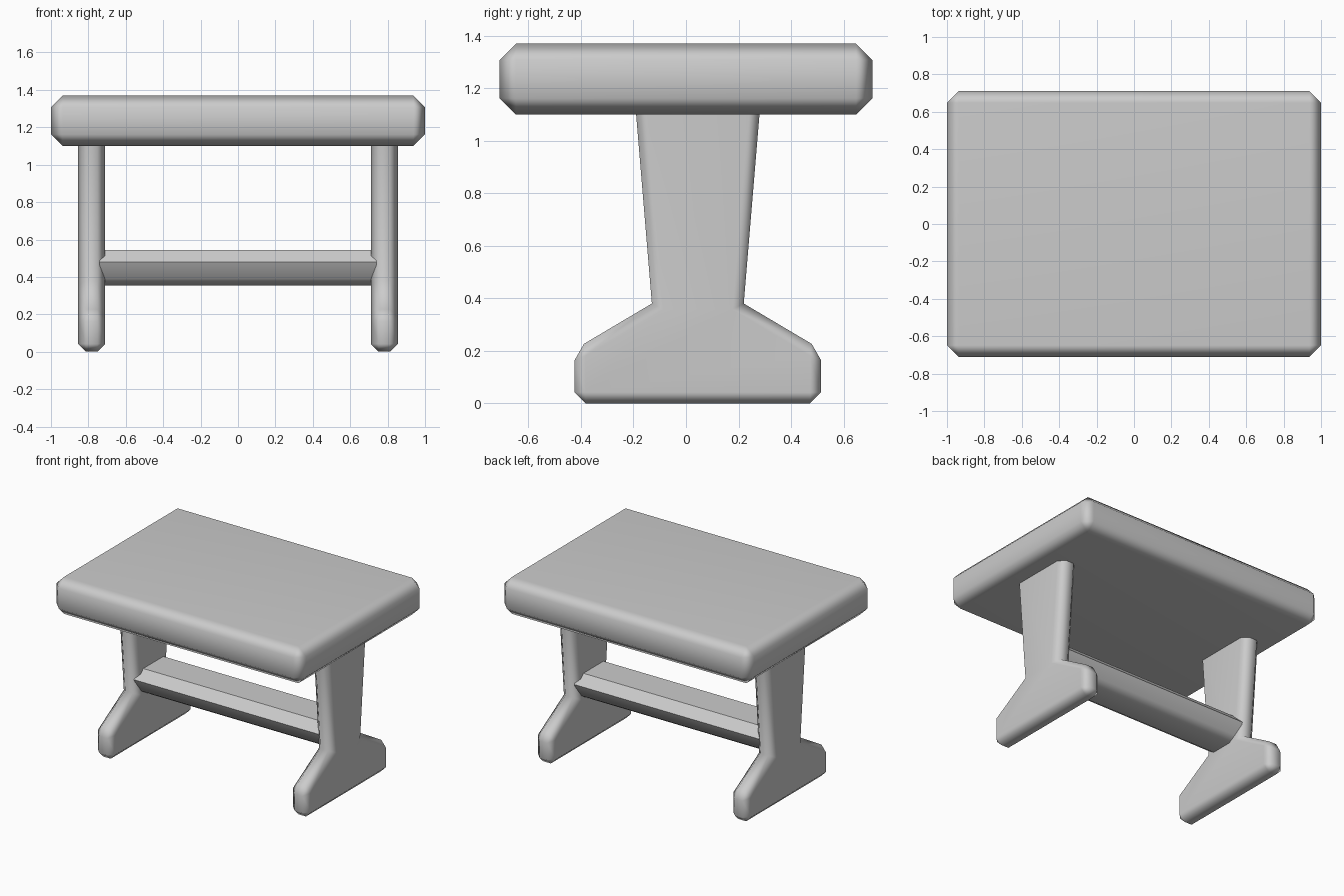
import bpy, bmesh
from mathutils import Vector

cube = bpy.data.objects.get("Cube")
if cube:
    bpy.data.objects.remove(cube, do_unlink=True)

grey = bpy.data.materials.new("plain_grey")
grey.use_nodes = True
colour = (0.6, 0.6, 0.6, 1)
grey.diffuse_color = colour
grey.node_tree.nodes["Principled BSDF"].inputs["Base Color"].default_value = colour


def prism(profile, x0, x1):
    """Extrude a (y, z) profile along x."""
    bm = bmesh.new()
    face = bm.faces.new([bm.verts.new((x0, y, z)) for y, z in profile])
    moved = bmesh.ops.extrude_face_region(bm, geom=[face])["geom"]
    verts = [v for v in moved if isinstance(v, bmesh.types.BMVert)]
    bmesh.ops.translate(bm, verts=verts, vec=(x1 - x0, 0, 0))
    bmesh.ops.recalc_face_normals(bm, faces=bm.faces)
    return bm


def chamfer(bm, width, edges):
    bmesh.ops.bevel(bm, geom=edges, offset=width, offset_type='OFFSET',
                    segments=1, profile=0.5, affect='EDGES')
    bmesh.ops.recalc_face_normals(bm, faces=bm.faces)


def finish(bm, name, angle):
    """Make the object, smooth it and keep the corner facets crisp."""
    for f in bm.faces:
        f.smooth = True
    for e in bm.edges:
        d = (e.verts[0].co - e.verts[1].co)
        corner = d.length < 0.2 and abs(d.normalized().z) > 0.99
        e.smooth = not corner and e.calc_face_angle(0) < angle
    mesh = bpy.data.meshes.new(name)
    bm.to_mesh(mesh)
    bm.free()
    mesh.materials.append(grey)
    obj = bpy.data.objects.new(name, mesh)
    bpy.context.collection.objects.link(obj)
    mod = obj.modifiers.new("weighted_normals", 'WEIGHTED_NORMAL')
    mod.keep_sharp = True
    return obj


# Thick chamfered top
top = prism([(-0.71, 1.10), (0.71, 1.10), (0.71, 1.37), (-0.71, 1.37)], -1, 1)
chamfer(top, 0.062, top.edges[:])
finish(top, "table_top", 0.95)

# Trestle legs: tapered column on a wide foot, slightly behind the centre
MID = 0.045
half = [(0.47, 0), (0.47, 0.205), (0.175, 0.38), (0.24, 1.16)]
outline = [(MID + y, z) for y, z in half] + [(MID - y, z) for y, z in reversed(half)]
for side, name in ((1, "left_leg"), (-1, "right_leg")):
    leg = prism(outline, side * 0.7825 - 0.0725, side * 0.7825 + 0.0725)
    edges = []
    for e in leg.edges:
        hidden = all(v.co.z > 1.1 for v in e.verts)
        waist = all(abs(v.co.z - 0.38) < 0.01 for v in e.verts)
        if not hidden and not waist:
            edges.append(e)
    chamfer(leg, 0.042, edges)
    finish(leg, name, 0.95)

# Stretcher rail between the legs
half = [(0.08, 0.355), (0.135, 0.39), (0.178, 0.48), (0.115, 0.545)]
outline = [(MID + y, z) for y, z in half] + [(MID - y, z) for y, z in reversed(half)]
finish(prism(outline, -0.74, 0.74), "stretcher_rail", 0.65)
